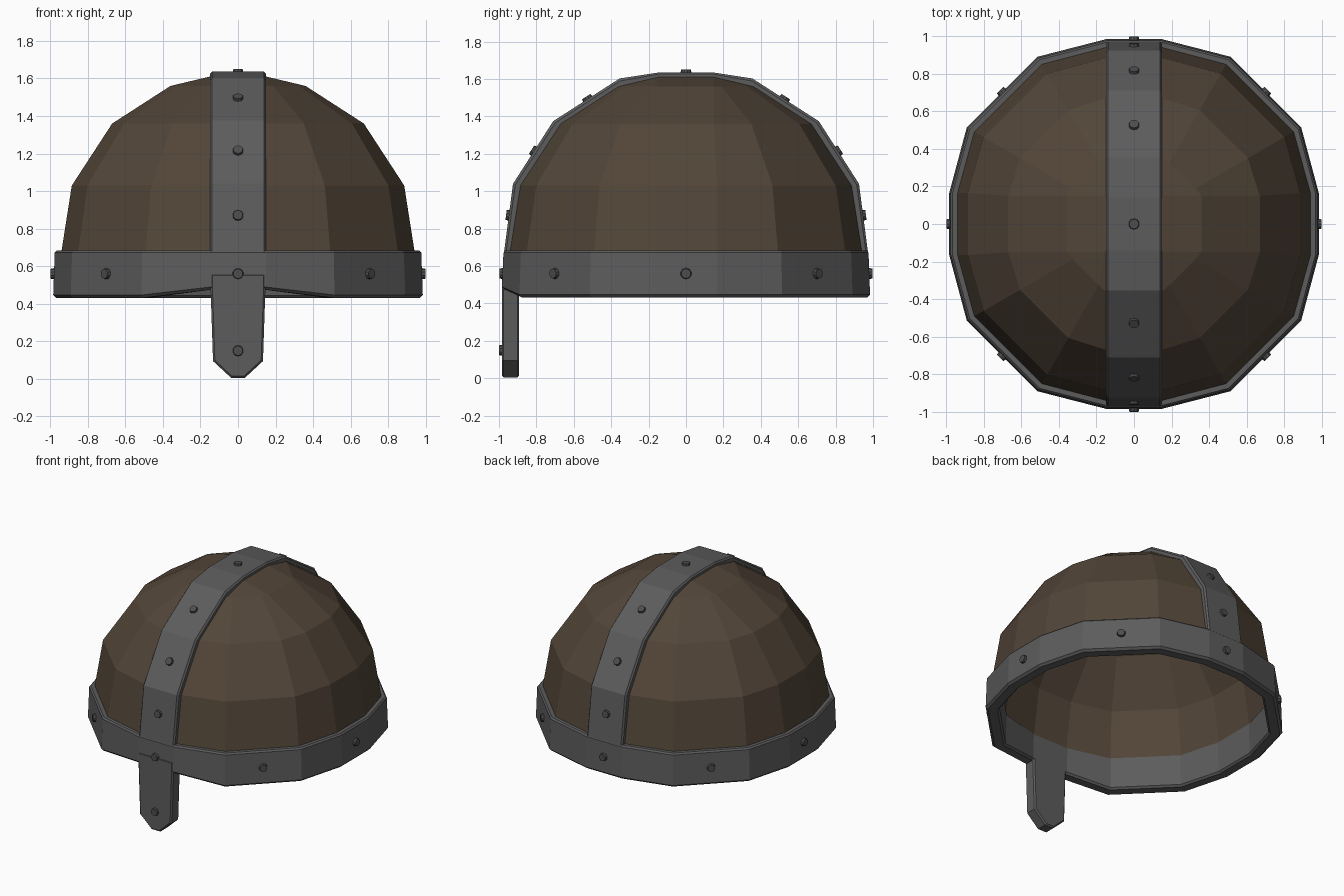
import bpy, bmesh, math
from mathutils import Vector

if "Cube" in bpy.data.objects:
    bpy.data.objects.remove(bpy.data.objects["Cube"])


def material(name, rgb):
    m = bpy.data.materials.new(name)
    m.diffuse_color = (*rgb, 1)
    m.use_nodes = True
    m.node_tree.nodes["Principled BSDF"].inputs["Base Color"].default_value = m.diffuse_color
    return m


leather = material("brown leather", (0.085, 0.060, 0.040))
iron = material("grey iron", (0.108, 0.108, 0.108))
dark_iron = material("dark iron", (0.075, 0.075, 0.078))


def finish(bm, name, mat, recalc=True):
    bmesh.ops.remove_doubles(bm, verts=bm.verts, dist=1e-5)
    if recalc:
        bmesh.ops.recalc_face_normals(bm, faces=bm.faces)
    me = bpy.data.meshes.new(name)
    bm.to_mesh(me)
    bm.free()
    me.materials.append(mat)
    ob = bpy.data.objects.new(name, me)
    bpy.context.collection.objects.link(ob)
    return ob


def ring(a, z):
    """Sixteen points: flat panels on the four axes, 30 degree steps between."""
    w = 0.15 if a < 0.8 else 0.165
    r = a * 1.045
    c, s = r * math.cos(math.pi / 6), r * 0.5
    quad = [(a, w), (c, s), (s, c), (0.15, a)]
    if a <= 0.16:                       # crown: each quadrant becomes one corner
        quad = [(a, a)] * 4
    pts = quad + [(-x, y) for x, y in reversed(quad)]
    pts += [(-x, -y) for x, y in pts]
    return [Vector((x, y, z)) for x, y in pts]


def loft(rings, wrap=False, cap=False):
    bm = bmesh.new()
    rows = [[bm.verts.new(p) for p in r] for r in rings]
    n = len(rows[0])
    for i in range(len(rows) if wrap else len(rows) - 1):
        lo, hi = rows[i], rows[(i + 1) % len(rows)]
        for j in range(n):
            k = (j + 1) % n
            bm.faces.new((lo[j], lo[k], hi[k], hi[j]))
    if cap:
        bm.faces.new(rows[0][::-1])
        bm.faces.new(rows[-1])
    return bm


# Leather dome, hollow
dome = [(0.95, 0.60), (0.94, 0.68), (0.885, 1.03), (0.67, 1.36), (0.36, 1.56), (0.15, 1.61)]
bm = loft([ring(a, z) for a, z in dome])
bm.verts.ensure_lookup_table()
bm.faces.new([bm.verts[len(bm.verts) - 16 + i] for i in (0, 4, 8, 12)])
bmesh.ops.remove_doubles(bm, verts=bm.verts, dist=1e-5)
ob = finish(bm, "dome", leather, recalc=False)
mod = ob.modifiers.new("thickness", 'SOLIDIFY')
mod.thickness = 0.05
mod.offset = -1

# Brow band, its lower edge raised beside the nose guard
section = [(0.892, 0.445), (0.905, 0.432), (0.968, 0.432), (0.984, 0.447),
           (0.976, 0.672), (0.966, 0.683), (0.93, 0.683), (0.885, 0.67)]
rows = [ring(a, z) for a, z in section]
for row in rows[:4]:
    for p in row:
        if p.y < -0.8 and abs(p.x) < 0.2:
            p.z += 0.042
finish(loft(rows, wrap=True), "brow_band", iron)

# Crest strip running front to back over the dome
outer = [(0.974, 0.665), (0.925, 1.04), (0.71, 1.375), (0.355, 1.603), (0.14, 1.636)]
inner = [(0.93, 0.665), (0.875, 1.02), (0.66, 1.345), (0.345, 1.55), (0.14, 1.60)]
rows = []
for sign in (-1, 1):
    pairs = list(zip(outer, inner))
    for o, i in (pairs if sign < 0 else pairs[::-1]):
        o = Vector((0, sign * o[0], o[1]))
        i = Vector((0, sign * i[0], i[1]))
        m = i.lerp(o, 0.75)
        rows.append([p + Vector((x, 0, 0)) for p, x in
                     ((i, -0.148), (m, -0.148), (o, -0.138), (o, 0.138), (m, 0.148), (i, 0.148))])
finish(loft(rows, cap=True), "crest_strip", iron)

# Nose guard
half = [(0.146, 0.56), (0.146, 0.48), (0.133, 0.095), (0.036, 0.005)]
outline = half + [(-x, z) for x, z in reversed(half)]
rows = [[Vector((x, y, z)) for x, z in outline] for y in (-0.985, -0.892)]
ob = finish(loft(rows, cap=True), "nose_guard", iron)
mod = ob.modifiers.new("edge", 'BEVEL')
mod.width = 0.01
mod.segments = 1
mod.limit_method = 'ANGLE'
mod.angle_limit = math.radians(60)


# Rivets
def rivet(pos, normal):
    bm = bmesh.new()
    bmesh.ops.create_cone(bm, cap_ends=True, segments=10, radius1=0.032, radius2=0.026, depth=0.03)
    n = Vector(normal).normalized()
    rot = n.to_track_quat('Z', 'Y').to_matrix()
    bmesh.ops.rotate(bm, verts=bm.verts, matrix=rot)
    bmesh.ops.translate(bm, verts=bm.verts, vec=pos)
    finish(bm, "rivet", dark_iron)


for k in range(8):
    t = k * math.pi / 4
    d = Vector((math.cos(t), math.sin(t), 0))
    rivet(d * (0.983 if k % 2 == 0 else 0.993) + Vector((0, 0, 0.56)), d)
for s in (-1, 1):
    for (y0, z0), (y1, z1), f in zip(outer[:3], outer[1:4], (0.55, 0.52, 0.52)):
        pos = (0, s * (y0 + (y1 - y0) * f), z0 + (z1 - z0) * f)
        rivet(pos, (0, s * (z1 - z0), y0 - y1))
rivet((0, 0, 1.636), (0, 0, 1))
rivet((0, -0.985, 0.15), (0, -1, 0))
